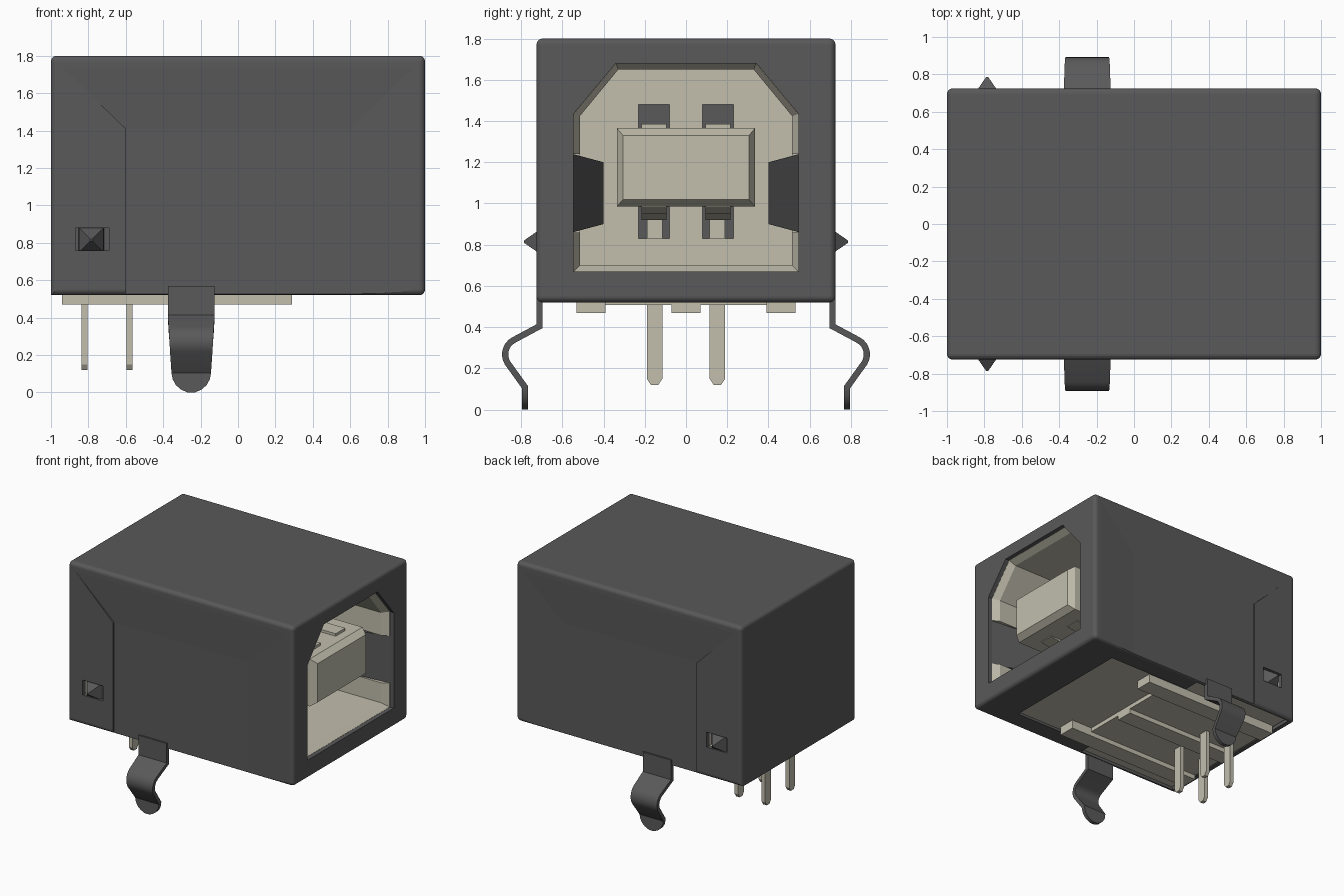
import bpy, bmesh, math
from mathutils import Vector

old = bpy.data.objects.get("Cube")
if old:
    bpy.data.objects.remove(old, do_unlink=True)


def material(name, col):
    m = bpy.data.materials.new(name)
    m.use_nodes = True
    m.diffuse_color = (*col, 1)
    m.node_tree.nodes["Principled BSDF"].inputs["Base Color"].default_value = (*col, 1)
    return m


DARK = material("dark grey metal", (0.10, 0.10, 0.10))
CREAM = material("cream plastic", (0.54, 0.52, 0.42))


def finish(name, bm, mat):
    bmesh.ops.recalc_face_normals(bm, faces=bm.faces)
    me = bpy.data.meshes.new(name)
    bm.to_mesh(me)
    bm.free()
    me.materials.append(mat)
    ob = bpy.data.objects.new(name, me)
    bpy.context.collection.objects.link(ob)
    return ob


def loft(name, loops, mat):
    """Closed solid through point loops of equal length."""
    bm = bmesh.new()
    rings = [[bm.verts.new(p) for p in lp] for lp in loops]
    n = len(rings[0])
    for a, b in zip(rings, rings[1:]):
        for i in range(n):
            j = (i + 1) % n
            bm.faces.new((a[i], a[j], b[j], b[i]))
    bm.faces.new(rings[0])
    bm.faces.new(rings[-1])
    bmesh.ops.remove_doubles(bm, verts=bm.verts, dist=1e-5)
    return finish(name, bm, mat)


def rect(x, y0, y1, z0, z1):
    return [(x, y0, z0), (x, y1, z0), (x, y1, z1), (x, y0, z1)]


def box(name, x0, x1, y0, y1, z0, z1, mat):
    return loft(name, [rect(x0, y0, y1, z0, z1), rect(x1, y0, y1, z0, z1)], mat)


def cut(ob, *cutters):
    for c in cutters:
        m = ob.modifiers.new("cut", 'BOOLEAN')
        m.operation, m.solver, m.object = 'DIFFERENCE', 'EXACT', c
        bpy.context.view_layer.objects.active = ob
        bpy.ops.object.modifier_apply(modifier=m.name)
        bpy.data.objects.remove(c, do_unlink=True)


def mouth(x, inset):
    """Socket outline with the two clipped upper corners."""
    w, t, b = 0.545 - inset, 1.68 - inset, 0.67 + inset
    half = [(w, b), (w, 1.435 - inset * 0.4), (0.34 - inset * 0.4, t)]
    return [(x, y, z) for y, z in half] + [(x, -y, z) for y, z in reversed(half)]


# Metal shell: rounded box, hollow, open below and at the socket
bm = bmesh.new()
bmesh.ops.create_cube(bm, size=1)
for v in bm.verts:
    v.co = Vector((v.co.x * 2, v.co.y * 1.45, 1.16 + v.co.z * 1.28))
edges = [e for e in bm.edges if not all(v.co.x < 0 and v.co.z < 1 for v in e.verts)]
bmesh.ops.bevel(bm, geom=edges, offset=0.03, segments=4, profile=0.5, affect='EDGES')
shell = finish("shell", bm, DARK)
cut(shell,
    box("c", -0.965, 0.965, -0.69, 0.69, 0.555, 1.765, DARK),
    box("c", -0.06, 0.69, -0.56, 0.56, 0.4, 0.62, DARK),
    box("c", -0.965, -0.05, -0.69, 0.69, 0.4, 0.62, DARK),
    loft("c", [mouth(0.9, 0), mouth(1.1, 0)], DARK))

# Shallow pressed panel and latch window in each side
for s in (1, -1):
    outer = [(-0.6, 0.45), (-0.6, 1.41), (-0.95, 1.75), (0.95, 1.75), (0.95, 0.45)]
    inner = [(-0.6, 0.45), (-0.6, 1.41), (-0.601, 1.411), (0.6, 1.41), (0.6, 0.45)]
    cut(shell,
        loft("c", [[(x, s * 0.76, z) for x, z in outer],
                   [(x, s * 0.7255, z) for x, z in outer],
                   [(x, s * 0.712, z) for x, z in inner]], DARK),
        box("c", -0.87, -0.69, min(s * 0.66, s * 0.8), max(s * 0.66, s * 0.8), 0.76, 0.88, DARK))

# Plastic housing with the socket cavity
housing = box("housing", -0.955, 0.964, -0.685, 0.685, 0.54, 1.76, CREAM)
cut(housing, loft("c", [mouth(0, 0.03), mouth(0.91, 0.03), mouth(0.965, 0), mouth(1.1, 0)], CREAM))
for s in (1, -1):
    def sbox(x0, x1, a, b, z0, z1, name="c", mat=CREAM):
        return box(name, x0, x1, min(s * a, s * b), max(s * a, s * b), z0, z1, mat)

    # Contact slots, spring slots and latch pockets
    cut(housing,
        sbox(-1.1, 0.1, 0.08, 0.23, 0.83, 0.984),
        sbox(-1.1, 0.1, 0.08, 0.23, 1.366, 1.48),
        sbox(0.15, 1.1, 0.4, 0.8, 0.86, 1.24),
        sbox(-0.875, -0.685, 0.65, 0.8, 0.755, 0.885))
    sbox(-0.875, -0.685, 0.64, 0.655, 0.755, 0.885, "latch_pocket", DARK)

    # Tapered side spring leaning into the socket
    loft("side_spring", [
        [(0.97, s * 0.55, 0.86), (0.97, s * 0.55, 1.24), (0.2, s * 0.4, 1.2), (0.2, s * 0.4, 0.9)],
        [(0.97, s * 0.58, 0.86), (0.97, s * 0.58, 1.24), (0.2, s * 0.43, 1.2), (0.2, s * 0.43, 0.9)]], DARK)

    # Pyramid latch
    def square(y, r):
        return [(-0.785 + i * r, s * y, 0.815 + j * r) for i, j in ((-1, -1), (1, -1), (1, 1), (-1, 1))]
    loft("side_latch", [square(0.65, 0.068), square(0.7, 0.065), square(0.785, 0.006)], DARK)

    # Contacts above, below and behind the tongue
    sbox(-0.2, 0.8, 0.095, 0.215, 1.34, 1.385, "upper_contact")
    y0, y1 = sorted((s * 0.08, s * 0.23))
    loft("lower_contact", [rect(0.05, y0 + 0.015, y1 - 0.015, 0.92, 1.0),
                           rect(0.55, y0 + 0.015, y1 - 0.015, 0.95, 1.0),
                           rect(0.75, y0 + 0.015, y1 - 0.015, 0.98, 1.0)], CREAM)
    sbox(-0.2, 0.02, 0.115, 0.19, 0.83, 0.925, "contact_tail")

    # Underside rail
    sbox(-0.94, 0.29, 0.39, 0.53, 0.47, 0.56, "side_rail")

    # Solder pins with clipped tips
    for x in (-0.82, -0.58):
        prof = [(0.115, 0.56), (0.115, 0.15), (0.135, 0.12), (0.17, 0.12), (0.19, 0.15), (0.19, 0.56)]
        loft("solder_pin", [[(x + d, s * y, z) for y, z in prof] for d in (-0.016, 0.016)], CREAM)

    # Bent mounting leg: ribbon with a rounded tip
    path = [(0.71, 0.57), (0.71, 0.405), (0.835, 0.338)]
    for k in range(1, 8):
        a = math.radians(60 - k * 13)
        path.append((0.797 + 0.08 * math.cos(a), 0.268 + 0.08 * math.sin(a)))
    path += [(0.78, 0.108), (0.78, 0.07), (0.78, 0.04), (0.78, 0.018), (0.78, 0.005), (0.78, 0.0)]
    bm = bmesh.new()
    rows = []
    for y, z in path:
        w = 0.105 + 0.02 * min(1, max(0, (z - 0.1) / 0.3))
        if z < 0.105:
            w = max(0.02, 0.105 * math.sqrt(max(0, 1 - ((0.105 - z) / 0.105) ** 2)))
        rows.append([bm.verts.new((-0.25 + d * w, s * y, z)) for d in (-1, 1)])
    for a, b in zip(rows, rows[1:]):
        bm.faces.new((a[0], a[1], b[1], b[0]))
    leg = finish("mounting_leg", bm, DARK)
    m = leg.modifiers.new("thickness", 'SOLIDIFY')
    m.thickness, m.offset = 0.03, 0
    m.use_even_offset = True
    bpy.ops.object.select_all(action='DESELECT')
    leg.select_set(True)
    bpy.context.view_layer.objects.active = leg
    bpy.ops.object.modifier_apply(modifier=m.name)
    bpy.ops.object.shade_smooth_by_angle(angle=math.radians(25))

# Tongue with a chamfered front
loft("tongue", [rect(-0.05, -0.335, 0.335, 0.985, 1.365), rect(0.87, -0.335, 0.335, 0.985, 1.365),
                rect(0.92, -0.305, 0.305, 1.02, 1.33)], CREAM)

# Underside slab and middle rail
box("rear_slab", -0.94, 0.1, -0.4, 0.4, 0.507, 0.56, CREAM)
box("middle_rail", -0.94, 0.1, -0.07, 0.07, 0.47, 0.56, CREAM)
